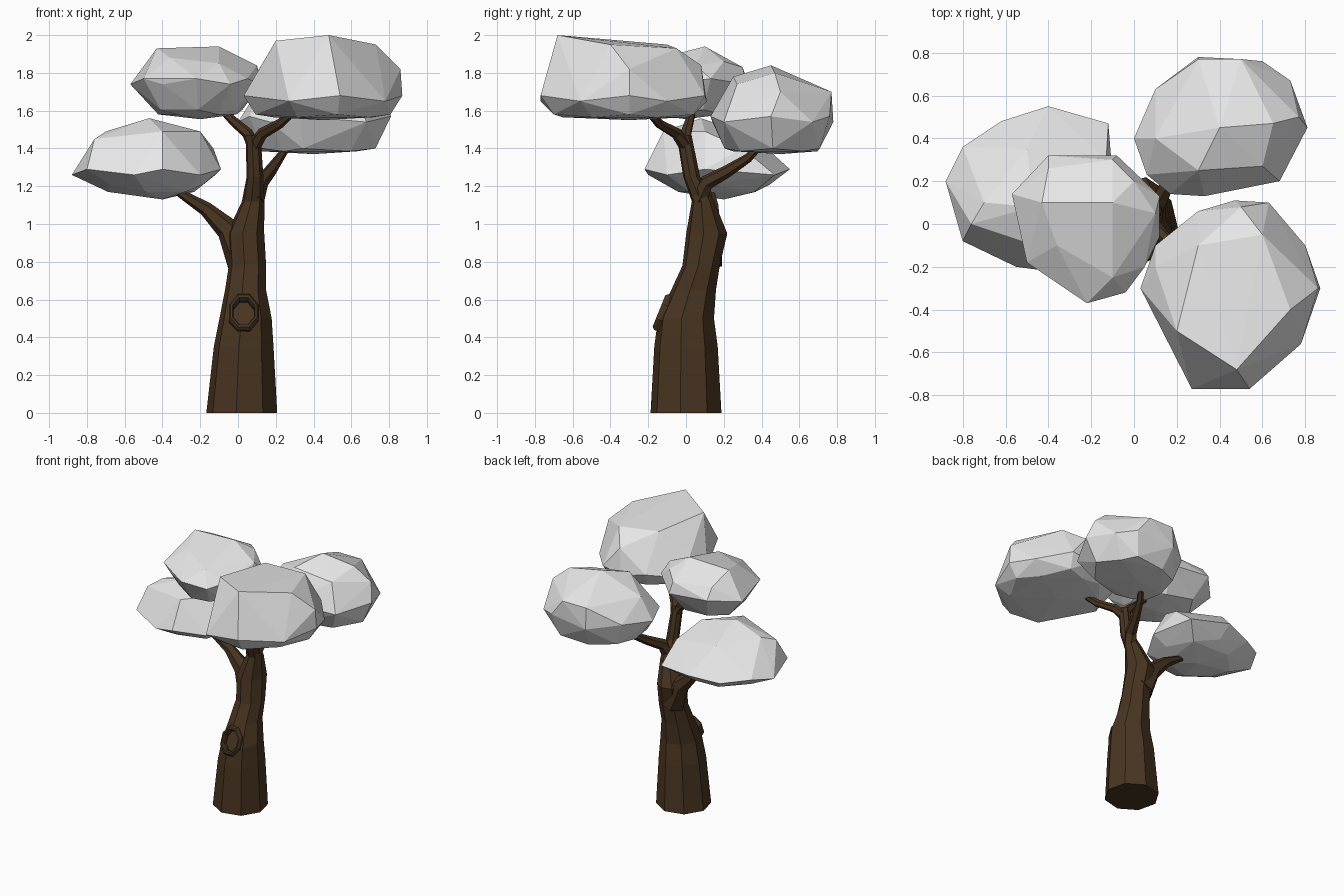
import bpy
import bmesh
from math import cos, sin, pi, radians
from mathutils import Vector, Matrix

default_cube = bpy.data.objects.get("Cube")
if default_cube:
    bpy.data.objects.remove(default_cube, do_unlink=True)


def make_material(name, colour):
    mat = bpy.data.materials.new(name)
    mat.use_nodes = True
    mat.diffuse_color = (*colour, 1)
    shader = next(n for n in mat.node_tree.nodes if n.type == "BSDF_PRINCIPLED")
    shader.inputs["Base Color"].default_value = (*colour, 1)
    shader.inputs["Roughness"].default_value = 0.9
    return mat


bark = make_material("dark brown bark", (0.066, 0.035, 0.015))
pale_grey = make_material("pale grey foliage", (0.8, 0.8, 0.8))


def finish(bm, name, mat):
    """Turn a bmesh into a flat shaded object with one material."""
    bmesh.ops.recalc_face_normals(bm, faces=bm.faces)
    mesh = bpy.data.meshes.new(name)
    bm.to_mesh(mesh)
    bm.free()
    mesh.materials.append(mat)
    obj = bpy.data.objects.new(name, mesh)
    bpy.context.collection.objects.link(obj)
    return obj


def skin(name, rings, mat, closed=False):
    """Skin equal-sized point rings, joined into a loop or capped at both ends."""
    bm = bmesh.new()
    loops = [[bm.verts.new(point) for point in ring] for ring in rings]
    count = len(loops[0])
    following = loops[1:] + loops[:1] if closed else loops[1:]
    for low, high in zip(loops, following):
        for i in range(count):
            j = (i + 1) % count
            bm.faces.new((low[i], low[j], high[j], high[i]))
    if not closed:
        bm.faces.new(loops[0][::-1])
        bm.faces.new(loops[-1])
    return finish(bm, name, mat)


def branch(name, path, start_radius, end_radius, sides=6):
    """Limb along a path of points, tapering quickly at first."""
    points = [Vector(point) for point in path]
    last = len(points) - 1
    rings = []
    for i, centre in enumerate(points):
        along = (points[min(i + 1, last)] - points[max(i - 1, 0)]).normalized()
        across = along.cross(Vector((0.1, 1, 0))).normalized()
        up = along.cross(across)
        radius = start_radius + (end_radius - start_radius) * i / last
        angles = [2 * pi * k / sides for k in range(sides)]
        rings.append([centre + radius * (across * cos(a) + up * sin(a)) for a in angles])
    return skin(name, rings, bark)


def foliage(name, waist, waist_z, crown, keel, underside_scale, underside_lift):
    """Faceted clump: hull of a waist outline, crown points and a shallow underside."""
    bm = bmesh.new()
    keel = Vector(keel)
    bm.verts.new(keel)
    for i, (x, y) in enumerate(waist):
        uneven = i % 2
        edge = Vector((x, y, waist_z + 0.03 * uneven))
        bm.verts.new(edge)
        under = keel.lerp(edge, underside_scale + 0.1 * uneven)
        under.z = keel.z + underside_lift * (1 + uneven)
        bm.verts.new(under)
    for point in crown:
        bm.verts.new(point)
    hull = bmesh.ops.convex_hull(bm, input=bm.verts)
    spare = {item for item in hull["geom_interior"] + hull["geom_unused"]
             if isinstance(item, bmesh.types.BMVert)}
    bmesh.ops.delete(bm, geom=list(spare), context="VERTS")
    return finish(bm, name, pale_grey)


# Trunk: eight-sided leaning column, rows are z, x, y, x radius, y radius
trunk_rows = [
    (0, 0.02, 0, 0.19, 0.19),
    (0.35, 0.03, 0, 0.16, 0.17),
    (0.5, 0.04, 0, 0.14, 0.15),
    (0.65, 0.04, 0.04, 0.11, 0.12),
    (0.78, 0.05, 0.08, 0.1, 0.1),
    (0.95, 0.04, 0.11, 0.1, 0.11),
    (1.12, 0.08, 0.09, 0.06, 0.06),
    (1.25, 0.09, 0.03, 0.045, 0.045),
    (1.47, 0.08, -0.01, 0.04, 0.04),
]
trunk_angles = [radians(45 * k - 9) for k in range(8)]
trunk = skin("trunk", [[(x + rx * cos(a), y + ry * sin(a), z) for a in trunk_angles]
                       for z, x, y, rx, ry in trunk_rows], bark)

# Knot hole: raised eight-sided rim around a recess cut in the trunk
knot_place = Matrix.Translation((0.03, -0.12, 0.53)) @ Matrix.Rotation(radians(-22), 4, "X")


def knot_ring(width, depth):
    """Upright octagon facing the front, a little taller than wide."""
    angles = [2 * pi * (k + 0.5) / 8 for k in range(8)]
    return [knot_place @ Vector((width * cos(a), depth, 1.3 * width * sin(a))) for a in angles]


cutter = skin("knot_cutter", [knot_ring(0.06, depth) for depth in (-0.1, 0.03)], bark)
cutter.hide_render = True
cutter.hide_set(True)
cut = trunk.modifiers.new("knot recess", "BOOLEAN")
cut.operation = "DIFFERENCE"
cut.solver = "EXACT"
cut.object = cutter

rim_profile = [(0.085, 0.05), (0.085, -0.01), (0.075, -0.025),
               (0.065, -0.025), (0.058, -0.01), (0.058, 0.05)]
skin("knot_rim", [knot_ring(*step) for step in rim_profile], bark, closed=True)

# Branches
branch("low_right_branch_base", [(0.03, 0.11, 0.8), (-0.05, 0.13, 0.97), (-0.17, 0.14, 1.08)],
       0.09, 0.038)
branch("low_right_branch", [(-0.05, 0.13, 0.97), (-0.17, 0.14, 1.08), (-0.35, 0.13, 1.19)],
       0.06, 0.017)
branch("back_left_branch", [(0.09, 0.07, 1.13), (0.12, 0.11, 1.22), (0.17, 0.22, 1.28),
                            (0.22, 0.33, 1.35), (0.27, 0.4, 1.42)], 0.05, 0.016)
fork = (0.085, 0, 1.41)
branch("front_left_branch", [fork, (0.13, -0.05, 1.48), (0.22, -0.14, 1.53), (0.3, -0.2, 1.6)],
       0.036, 0.02)
branch("top_right_branch", [fork, (0.05, 0, 1.48), (-0.03, 0.02, 1.55), (-0.1, 0.04, 1.62)],
       0.036, 0.018)

# Foliage clumps
foliage("front_left_foliage",
        waist=[(0.27, -0.77), (0.54, -0.77), (0.78, -0.56), (0.87, -0.3), (0.8, -0.1),
               (0.63, 0.1), (0.47, 0.11), (0.3, 0.06), (0.1, -0.1), (0.03, -0.3)],
        waist_z=1.65,
        crown=[(0.48, -0.68, 2), (0.2, -0.5, 1.97), (0.73, -0.4, 1.95), (0.3, -0.1, 1.95),
               (0.6, -0.05, 1.93), (0.1, -0.2, 1.8), (0.86, -0.3, 1.82), (0.5, 0.08, 1.84)],
        keel=(0.45, -0.3, 1.55), underside_scale=0.75, underside_lift=0.015)
foliage("back_left_foliage",
        waist=[(0, 0.4), (0.06, 0.23), (0.17, 0.14), (0.33, 0.13), (0.68, 0.2), (0.81, 0.45),
               (0.73, 0.67), (0.6, 0.76), (0.3, 0.78), (0.1, 0.63)],
        waist_z=1.54,
        crown=[(0.4, 0.45, 1.84), (0.65, 0.47, 1.8), (0.3, 0.25, 1.78), (0.6, 0.27, 1.74),
               (0.5, 0.77, 1.7), (0.3, 0.77, 1.7), (0.1, 0.4, 1.7), (0.77, 0.5, 1.7)],
        keel=(0.4, 0.5, 1.37), underside_scale=0.7, underside_lift=0.015)
foliage("top_right_foliage",
        waist=[(-0.57, 0.14), (-0.4, 0.32), (-0.08, 0.32), (0.12, 0.13), (0.12, -0.06),
               (0.05, -0.2), (-0.04, -0.32), (-0.22, -0.37), (-0.4, -0.24), (-0.5, -0.18)],
        waist_z=1.74,
        crown=[(-0.43, 0.1, 1.93), (-0.1, 0.1, 1.94), (0.1, 0.05, 1.84), (-0.36, -0.1, 1.88),
               (-0.1, -0.25, 1.85), (0, 0.2, 1.86), (-0.4, 0.26, 1.85), (-0.1, 0.3, 1.83)],
        keel=(-0.2, 0, 1.555), underside_scale=0.6, underside_lift=0.025)
foliage("low_right_foliage",
        waist=[(-0.88, 0.2), (-0.8, 0.36), (-0.62, 0.48), (-0.4, 0.55), (-0.12, 0.47),
               (-0.09, 0.1), (-0.2, -0.1), (-0.4, -0.22), (-0.55, -0.2), (-0.8, -0.08)],
        waist_z=1.26,
        crown=[(-0.47, 0.08, 1.56), (-0.7, 0.1, 1.49), (-0.2, 0.1, 1.49), (-0.5, 0.35, 1.47),
               (-0.13, 0.3, 1.4), (-0.4, -0.12, 1.49), (-0.76, 0, 1.45)],
        keel=(-0.4, 0.2, 1.13), underside_scale=0.6, underside_lift=0.04)
